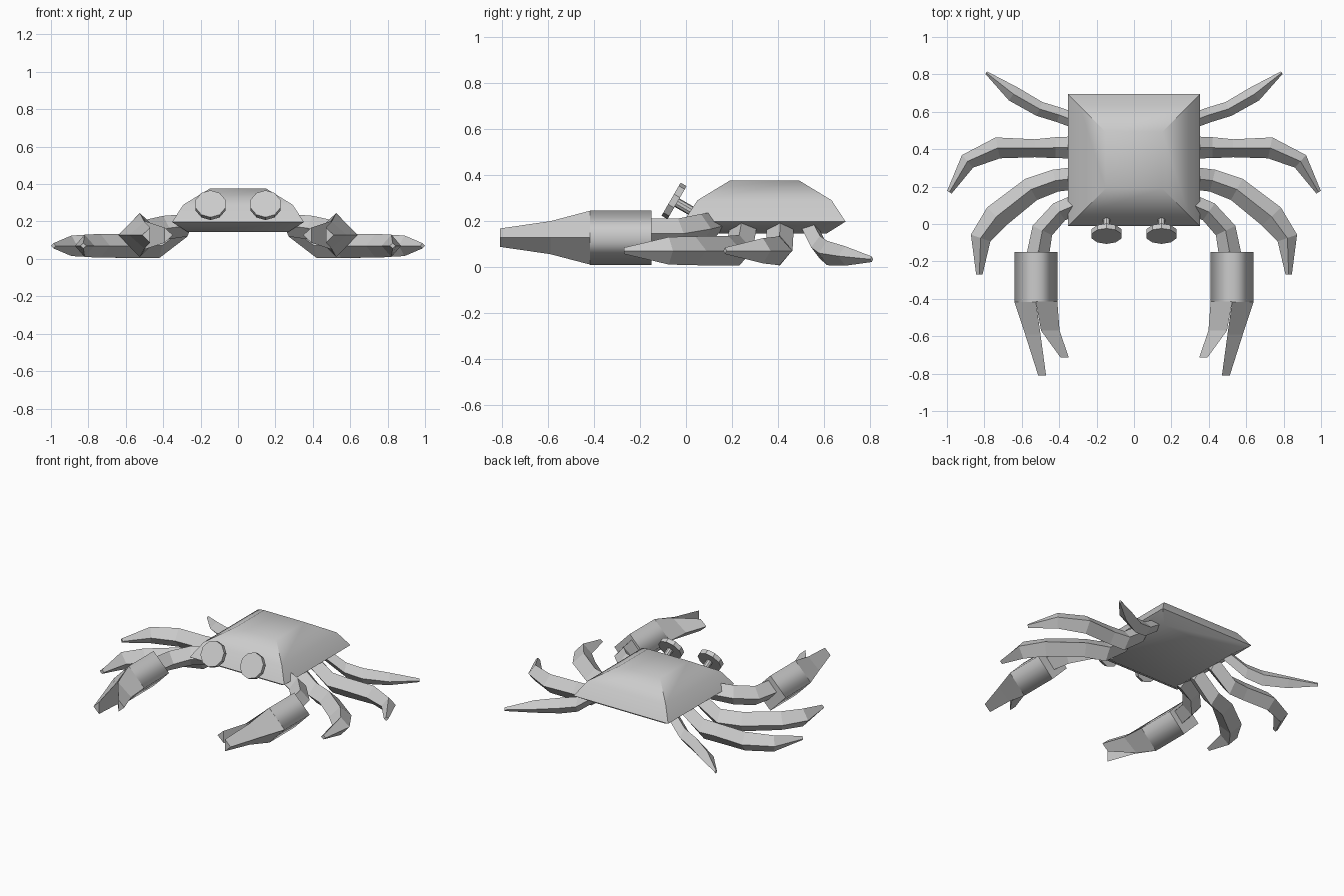
import bpy, bmesh, math
from mathutils import Vector, Matrix

if "Cube" in bpy.data.objects:
    bpy.data.objects.remove(bpy.data.objects["Cube"])


def loft(name, rings, mirror=True):
    """Skin a list of point rings, capping both ends."""
    bm = bmesh.new()
    vs = [[bm.verts.new(p) for p in r] for r in rings]
    n = len(rings[0])
    for a, b in zip(vs, vs[1:]):
        for i in range(n):
            j = (i + 1) % n
            bm.faces.new((a[i], a[j], b[j], b[i]))
    bm.faces.new(vs[0])
    bm.faces.new(vs[-1])
    bmesh.ops.recalc_face_normals(bm, faces=bm.faces)
    return finish(name, bm, mirror)


def finish(name, bm, mirror):
    me = bpy.data.meshes.new(name)
    bm.to_mesh(me)
    bm.free()
    ob = bpy.data.objects.new(name, me)
    bpy.context.collection.objects.link(ob)
    if mirror:
        ob.modifiers.new("Mirror", 'MIRROR').use_axis[0] = True
    return ob


def limb(name, path):
    """Diamond-section limb along points (x, y, z, half width, half height)."""
    pts = [Vector(p[:3]) for p in path]
    rings = []
    for i, p in enumerate(path):
        d = Vector((0, 0, 0))
        if i > 0:
            d += (pts[i] - pts[i - 1]).normalized()
        if i < len(pts) - 1:
            d += (pts[i + 1] - pts[i]).normalized()
        side = Vector((-d.y, d.x, 0)).normalized() * p[3]
        up = Vector((0, 0, p[4]))
        rings.append([pts[i] + side, pts[i] + up, pts[i] - side, pts[i] - up])
    return loft(name, rings)


# shell: stacked square sections
cy = 0.342
shell = loft("shell", [[(sx * h, cy + sy * h, z) for sx, sy in
                        ((-1, -1), (1, -1), (1, 1), (-1, 1))]
                       for h, z in ((0.27, 0.145), (0.353, 0.197),
                                    (0.292, 0.29), (0.152, 0.375))], False)
bpy.context.view_layer.objects.active = shell
shell.select_set(True)
bpy.ops.object.shade_smooth_by_angle(angle=math.radians(35))

# walking legs
limb("front_leg", [(0.27, 0.25, 0.18, 0.06, 0.06), (0.42, 0.232, 0.072, 0.06, 0.067),
                   (0.55, 0.185, 0.07, 0.065, 0.065), (0.735, 0.04, 0.07, 0.07, 0.063),
                   (0.82, -0.075, 0.07, 0.055, 0.06), (0.827, -0.27, 0.07, 0.017, 0.014)])
limb("middle_leg", [(0.27, 0.41, 0.18, 0.06, 0.06), (0.42, 0.408, 0.072, 0.056, 0.067),
                    (0.53, 0.405, 0.07, 0.048, 0.065), (0.728, 0.407, 0.07, 0.057, 0.063),
                    (0.89, 0.335, 0.07, 0.045, 0.055), (0.987, 0.17, 0.07, 0.014, 0.014)])
limb("back_leg", [(0.27, 0.535, 0.18, 0.04, 0.045), (0.40, 0.583, 0.085, 0.04, 0.05),
                  (0.505, 0.615, 0.06, 0.04, 0.053), (0.645, 0.695, 0.047, 0.042, 0.042),
                  (0.79, 0.809, 0.033, 0.008, 0.012)])

# claw arm and palm
limb("claw_arm", [(0.27, 0.12, 0.18, 0.055, 0.06), (0.40, 0.065, 0.165, 0.055, 0.065),
                  (0.49, -0.035, 0.145, 0.058, 0.065), (0.515, -0.17, 0.145, 0.06, 0.065)])
palm = limb("claw_palm", [(0.525, -0.15, 0.127, 0.115, 0.118),
                          (0.525, -0.417, 0.127, 0.115, 0.118)])
for f in palm.data.polygons:
    f.use_smooth = abs(f.normal.y) < 0.5


# pincers: triangular sections (y, flat side x, ridge x, half height)
def pincer(name, stations):
    loft(name, [[(xf, y, 0.127 + h), (xr, y, 0.127), (xf, y, 0.127 - h)]
                for y, xf, xr, h in stations])


pincer("outer_pincer", [(-0.415, 0.525, 0.64, 0.118), (-0.59, 0.50, 0.582, 0.072),
                        (-0.81, 0.47, 0.512, 0.04)])
pincer("inner_pincer", [(-0.415, 0.525, 0.41, 0.118), (-0.57, 0.497, 0.398, 0.075),
                        (-0.715, 0.392, 0.348, 0.04)])

# eyes: tilted disc on a short stalk
bm = bmesh.new()
tilt = Matrix.Rotation(math.radians(60), 4, 'X')
for r, depth, off in ((0.083, 0.03, 0), (0.021, 0.13, -0.065)):
    m = Matrix.Translation((0.147, -0.052, 0.287)) @ tilt @ Matrix.Translation((0, 0, off))
    bmesh.ops.create_cone(bm, cap_ends=True, segments=10, radius1=r, radius2=r,
                          depth=depth, matrix=m)
finish("eyes", bm, True)
